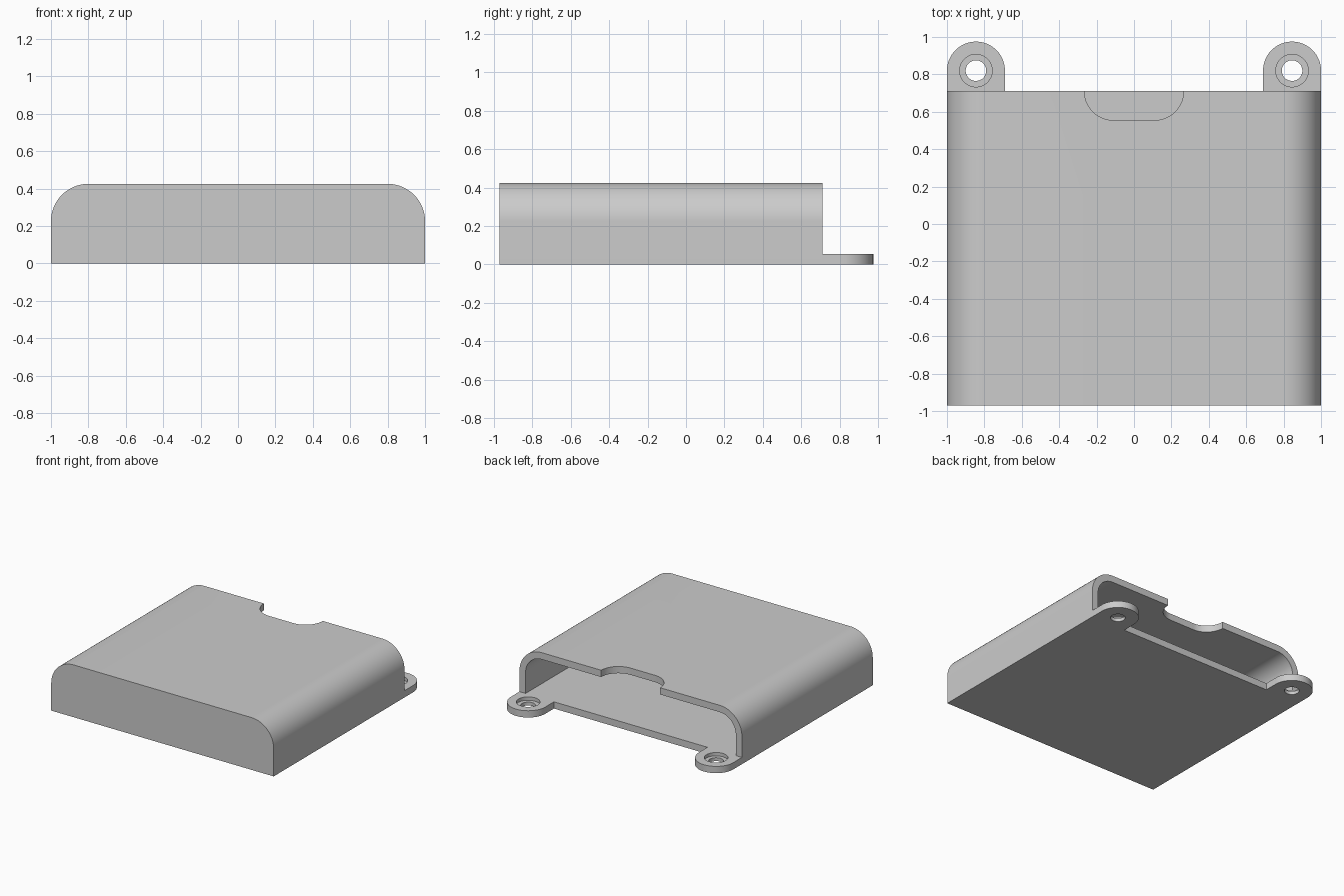
import bpy, bmesh
from math import cos, sin, pi, radians
from mathutils import Vector

cube = bpy.data.objects.get("Cube")
if cube:
    bpy.data.objects.remove(cube, do_unlink=True)

WALL = 0.055
HEIGHT = 0.425
FRONT, BACK = -0.97, 0.71
RADIUS = 0.2

grey = bpy.data.materials.new("plain grey")
grey.use_nodes = True
colour = (0.6, 0.6, 0.6, 1)
grey.diffuse_color = colour
grey.node_tree.nodes["Principled BSDF"].inputs["Base Color"].default_value = colour


def arc(cx, cy, r, start, end, steps=24):
    angles = [radians(start + (end - start) * i / steps) for i in range(steps + 1)]
    return [(cx + r * cos(a), cy + r * sin(a)) for a in angles]


def prism(name, outline, low, high, axis="z"):
    """Extrude a closed outline along z, or an xz outline along y."""
    bm = bmesh.new()
    place = (lambda p: (p[0], p[1], low)) if axis == "z" else (lambda p: (p[0], low, p[1]))
    face = bm.faces.new([bm.verts.new(place(p)) for p in outline])
    shift = Vector((0, 0, high - low)) if axis == "z" else Vector((0, high - low, 0))
    top = bmesh.ops.extrude_face_region(bm, geom=[face])["geom"]
    bmesh.ops.translate(bm, vec=shift, verts=[v for v in top if isinstance(v, bmesh.types.BMVert)])
    bmesh.ops.recalc_face_normals(bm, faces=bm.faces)
    mesh = bpy.data.meshes.new(name)
    bm.to_mesh(mesh)
    bm.free()
    mesh.materials.append(grey)
    obj = bpy.data.objects.new(name, mesh)
    bpy.context.collection.objects.link(obj)
    return obj


def cut(obj, cutters):
    """Subtract the cutters, bake the result and remove them."""
    for cutter in cutters:
        cutter.hide_render = True
        mod = obj.modifiers.new("cut", "BOOLEAN")
        mod.operation, mod.solver, mod.object = "DIFFERENCE", "EXACT", cutter
    graph = bpy.context.evaluated_depsgraph_get()
    baked = bpy.data.meshes.new_from_object(obj.evaluated_get(graph))
    obj.modifiers.clear()
    obj.data = baked
    for cutter in cutters:
        bpy.data.objects.remove(cutter, do_unlink=True)


def arch(half, bottom, top, r):
    """Flat-bottomed section with rounded upper corners."""
    return ([(-half, bottom), (half, bottom)] + arc(half - r, top - r, r, 0, 90)
            + arc(r - half, top - r, r, 90, 180))


# Case: rounded shell, hollow and open at the back
case = prism("case_shell", arch(1, 0, HEIGHT, RADIUS), FRONT, BACK, "y")
cavity = prism("cavity_cutter", arch(1 - WALL, WALL, HEIGHT - WALL, RADIUS - WALL),
               FRONT + WALL, BACK + 0.1, "y")

# Finger notch in the rear edge of the roof
NOTCH, R = 0.265, 0.155
notch = prism("notch_cutter",
              [(NOTCH, BACK + 0.1), (-NOTCH, BACK + 0.1)]
              + arc(R - NOTCH, BACK, R, 180, 270) + arc(NOTCH - R, BACK, R, 270, 360),
              HEIGHT / 2, HEIGHT + 0.1)
cut(case, [cavity, notch])
parts = [case]

# Mounting ears with counterbored screw holes
for side, name in ((1, "left"), (-1, "right")):
    x, y, r = side * 0.845, 0.82, 0.155
    ear = prism(name + "_mounting_ear",
                [(x - r, BACK), (x + r, BACK)] + arc(x, y, r, 0, 180, 48), 0, WALL)
    hole = prism("hole_cutter", arc(x, y, 0.055, 0, 360, 48)[:-1], -0.1, 0.1)
    bore = prism("bore_cutter", arc(x, y, 0.087, 0, 360, 48)[:-1], WALL / 2, 0.1)
    cut(ear, [hole, bore])
    parts.append(ear)

# Smooth curves, sharp edges
bpy.ops.object.select_all(action="DESELECT")
for part in parts:
    part.select_set(True)
bpy.context.view_layer.objects.active = case
bpy.ops.object.shade_smooth_by_angle(angle=radians(30))
